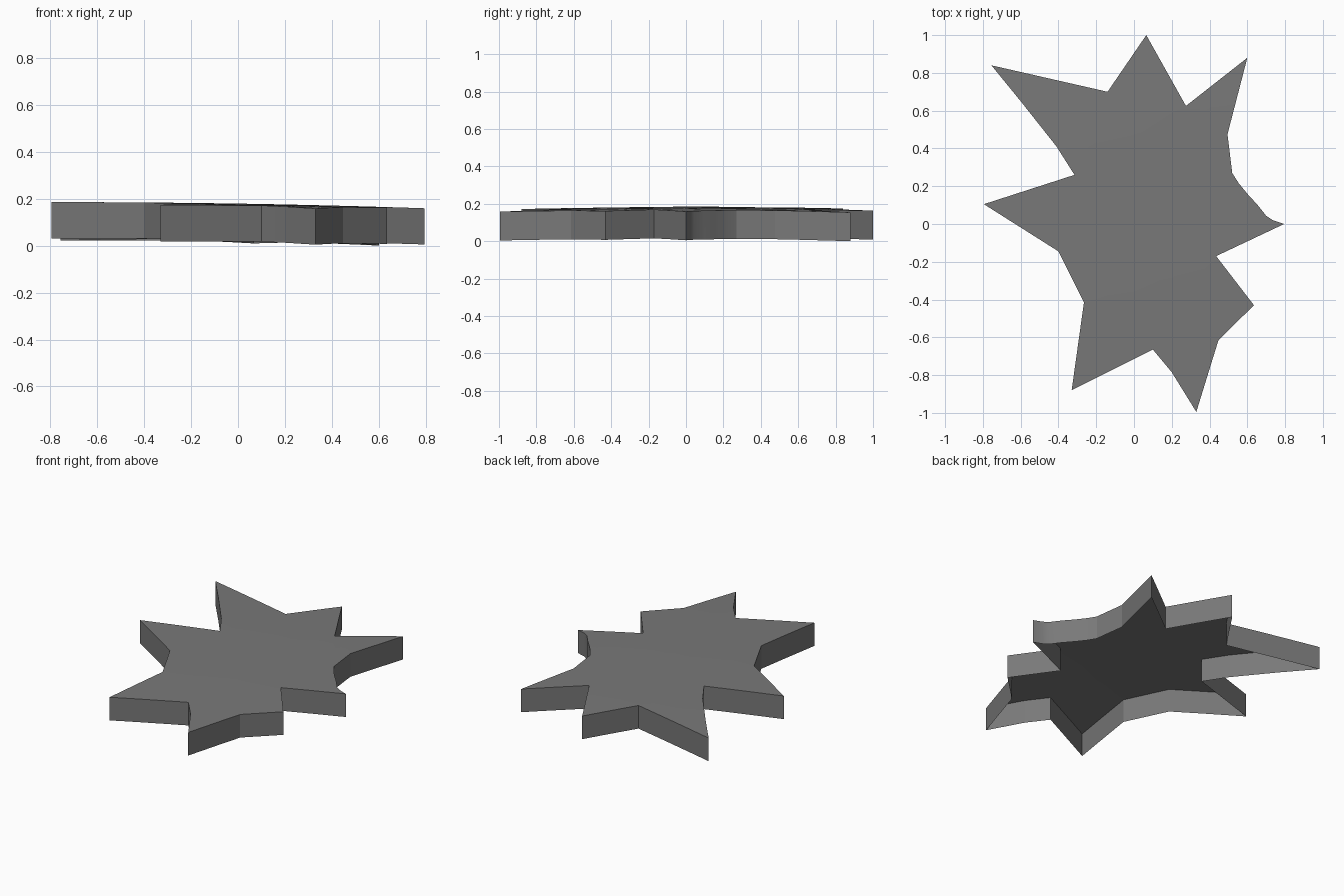
import bpy, bmesh, math

if "Cube" in bpy.data.objects:
    bpy.data.objects.remove(bpy.data.objects["Cube"])

THICK = 0.154

# Jagged outline seen from above, clockwise from the top point
OUTLINE = [
    (0.065, 1.0), (0.275, 0.625), (0.60, 0.88), (0.495, 0.475), (0.52, 0.27),
    (0.555, 0.215), (0.60, 0.16), (0.655, 0.10), (0.70, 0.043), (0.735, 0.02), (0.795, 0.0),
    (0.435, -0.17), (0.635, -0.43), (0.447, -0.615), (0.33, -0.995),
    (0.20, -0.785), (0.10, -0.665), (-0.33, -0.88), (-0.265, -0.415),
    (-0.40, -0.145), (-0.795, 0.105), (-0.315, 0.26), (-0.41, 0.41),
    (-0.60, 0.65), (-0.755, 0.84), (-0.14, 0.70),
]


def sheet_height(x, y):
    # Shallow dome tilted down to the right
    return max(0.0, 0.0249 - 0.0164 * x - 0.011 * x * x - 0.0145 * y * y)


bm = bmesh.new()
face = bm.faces.new([bm.verts.new((x, y, 0)) for x, y in reversed(OUTLINE)])
face.normal_update()
bmesh.ops.triangulate(bm, faces=[face])

# Slice into a grid so the plate can bend
for axis in ((0, 1, 0), (1, 0, 0)):
    for i in range(-4, 5):
        bmesh.ops.bisect_plane(bm, geom=bm.verts[:] + bm.edges[:] + bm.faces[:], dist=1e-5,
                               plane_co=[a * (i * 0.2 + 0.003) for a in axis], plane_no=axis)

# Raise the top skin, leaving walls around the outline
bottom = bm.faces[:]
res = bmesh.ops.extrude_face_region(bm, geom=bottom, use_keep_orig=True)
for v in res["geom"]:
    if isinstance(v, bmesh.types.BMVert):
        v.co.z += THICK
for v in bm.verts:
    v.co.z += sheet_height(v.co.x, v.co.y)
bmesh.ops.recalc_face_normals(bm, faces=bm.faces[:])

# The underside is open
bmesh.ops.delete(bm, geom=bottom, context='FACES')

mesh = bpy.data.meshes.new("jagged_plate")
bm.to_mesh(mesh)
bm.free()
plate = bpy.data.objects.new("jagged_plate", mesh)
bpy.context.collection.objects.link(plate)

# Dark grey colour
mat = bpy.data.materials.new("dark_grey")
mat.diffuse_color = (0.19, 0.19, 0.19, 1)
mat.use_nodes = True
mat.node_tree.nodes["Principled BSDF"].inputs["Base Color"].default_value = mat.diffuse_color
mesh.materials.append(mat)

bpy.context.view_layer.objects.active = plate
plate.select_set(True)
bpy.ops.object.shade_smooth_by_angle(angle=math.radians(20))
